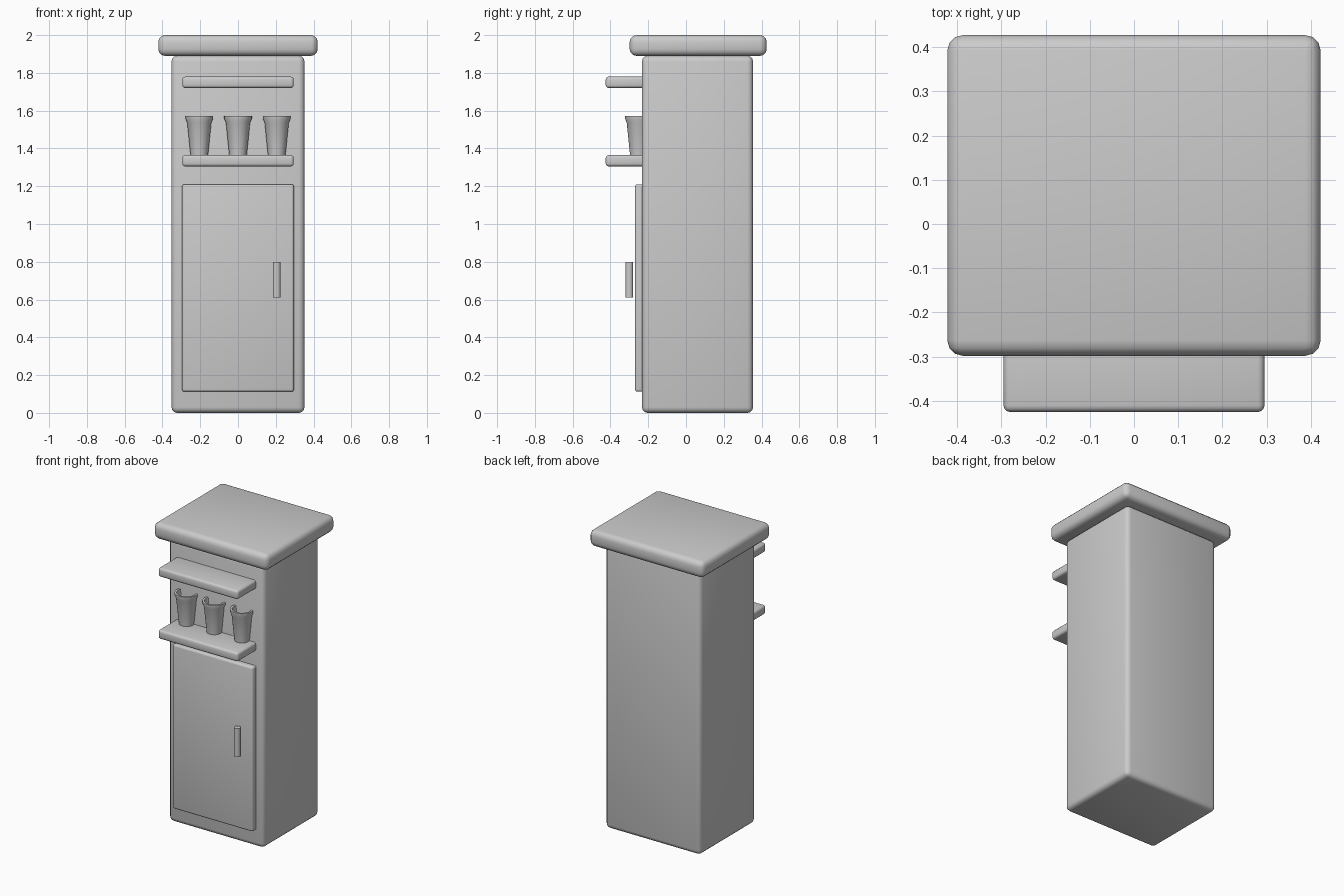
import bpy
import bmesh
from mathutils import Vector

cube = bpy.data.objects.get("Cube")
if cube:
    bpy.data.objects.remove(cube, do_unlink=True)

grey = bpy.data.materials.new("plain_grey")
grey.use_nodes = True
colour = (0.6, 0.6, 0.6, 1)
grey.diffuse_color = colour
grey.node_tree.nodes["Principled BSDF"].inputs["Base Color"].default_value = colour


def finish(name, bm):
    """Turn a bmesh into a smooth grey object."""
    bmesh.ops.recalc_face_normals(bm, faces=bm.faces)
    mesh = bpy.data.meshes.new(name)
    bm.to_mesh(mesh)
    bm.free()
    mesh.materials.append(grey)
    mesh.shade_smooth()
    obj = bpy.data.objects.new(name, mesh)
    bpy.context.collection.objects.link(obj)
    return obj


def rounded_box(name, low, high, radius):
    """Box between two corners, with rounded edges."""
    low, high = Vector(low), Vector(high)
    bm = bmesh.new()
    bmesh.ops.create_cube(bm, size=1)
    for v in bm.verts:
        v.co = (low + high) / 2 + v.co * (high - low)
    obj = finish(name, bm)
    bevel = obj.modifiers.new("rounding", "BEVEL")
    bevel.width = radius
    bevel.segments = 3
    return obj


def lathe(name, profile, centre, sides=32):
    """Spin a radius/height profile around a vertical axis."""
    bm = bmesh.new()
    verts = [bm.verts.new((r, 0, z)) for r, z in profile]
    edges = [bm.edges.new(pair) for pair in zip(verts, verts[1:])]
    bmesh.ops.spin(bm, geom=verts + edges, axis=(0, 0, 1), cent=(0, 0, 0),
                   angle=6.2831853, steps=sides)
    bmesh.ops.remove_doubles(bm, verts=bm.verts, dist=0.0005)
    bmesh.ops.translate(bm, verts=bm.verts, vec=centre)
    obj = finish(name, bm)
    obj.data.set_sharp_from_angle(angle=0.7)
    return obj


# Cabinet body, top slab and door
rounded_box("cabinet_body", (-0.352, -0.233, 0), (0.352, 0.355, 1.89), 0.03)
rounded_box("top_slab", (-0.422, -0.298, 1.89), (0.422, 0.427, 2), 0.035)
rounded_box("door", (-0.296, -0.27, 0.112), (0.296, -0.2, 1.21), 0.013)

# Two shelves
for name, z in (("lower_shelf", 1.305), ("upper_shelf", 1.72)):
    rounded_box(name, (-0.295, -0.425, z), (0.295, -0.2, z + 0.06), 0.015)

# Door handle
lathe("door_handle", [(0, 0), (0.02, 0), (0.02, 0.19), (0, 0.19)],
      (0.205, -0.3, 0.61))

# Hollow lipped cups, set halfway into the cabinet front
cup = [(0, 0), (0.046, 0), (0.064, 0.175), (0.073, 0.195), (0.073, 0.21),
       (0.06, 0.21), (0.056, 0.175), (0.04, 0.02), (0, 0.02)]
for side, x in (("right", -0.205), ("middle", 0), ("left", 0.205)):
    lathe(side + "_cup", cup, (x, -0.25, 1.363))
